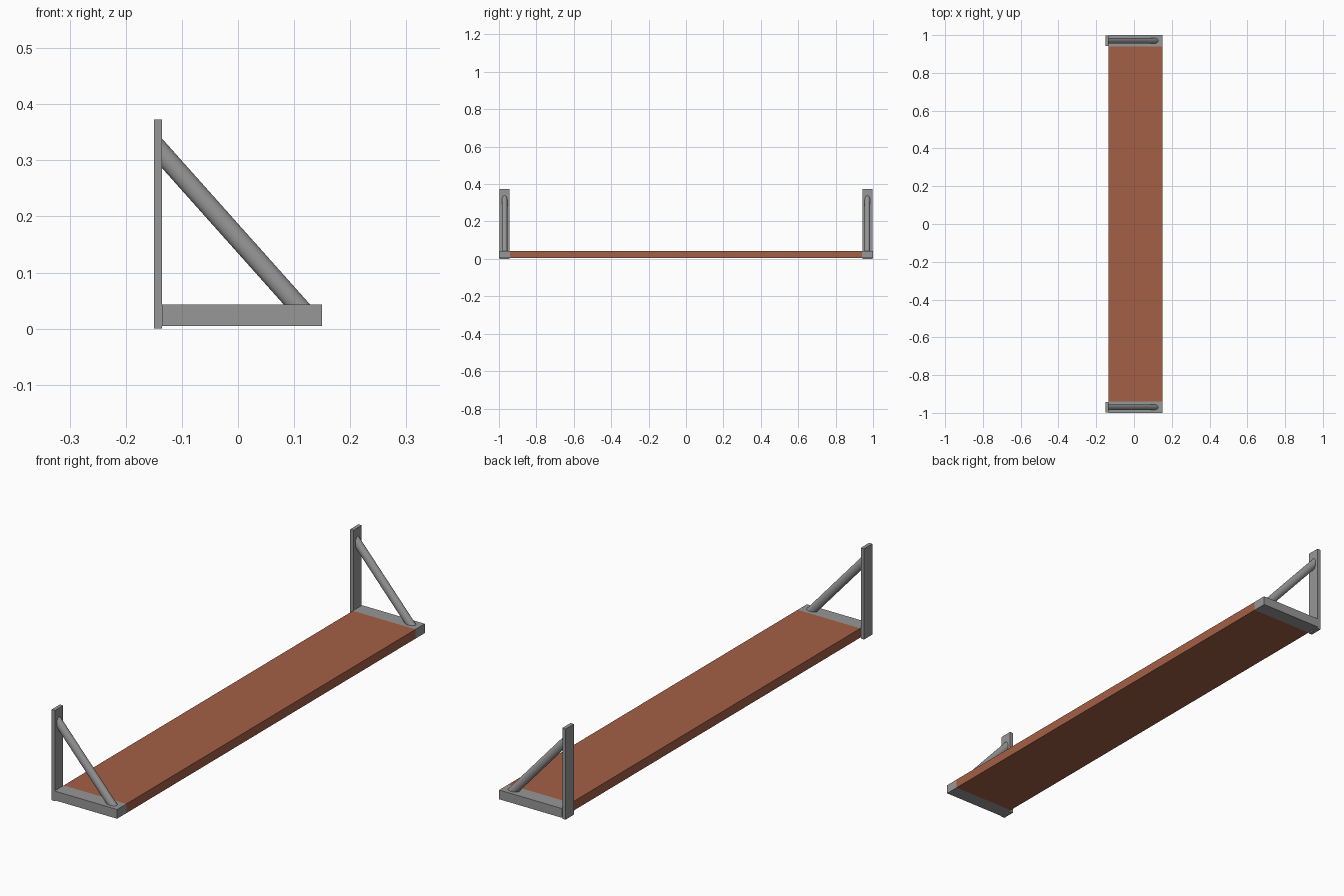
import bpy, bmesh
from mathutils import Vector, Matrix

cube = bpy.data.objects.get("Cube")
if cube:
    bpy.data.objects.remove(cube, do_unlink=True)


def material(name, rgb):
    m = bpy.data.materials.new(name)
    m.use_nodes = True
    m.diffuse_color = (*rgb, 1)
    m.node_tree.nodes["Principled BSDF"].inputs["Base Color"].default_value = (*rgb, 1)
    return m


steel = material("grey steel", (0.31, 0.31, 0.31))
wood = material("reddish wood", (0.37, 0.115, 0.06))


def add(name, bm, mat):
    me = bpy.data.meshes.new(name)
    bm.to_mesh(me)
    bm.free()
    me.materials.append(mat)
    ob = bpy.data.objects.new(name, me)
    bpy.context.collection.objects.link(ob)
    return ob


def box(name, lo, hi, mat):
    lo, hi = Vector(lo), Vector(hi)
    bm = bmesh.new()
    bmesh.ops.create_cube(bm, size=1, matrix=Matrix.Translation((lo + hi) / 2)
                          @ Matrix.Diagonal((*(hi - lo), 1)))
    return add(name, bm, mat)


def strut(name, y, mat):
    # Oval rod, trimmed flush inside the upright and the arm
    a, b = Vector((-0.16, y, 0.340)), Vector((0.13, y, 0.015))
    axis = (b - a).normalized()
    side = Vector((0, 1, 0))
    rot = Matrix((axis.cross(side), side, -axis)).transposed().to_4x4()
    bm = bmesh.new()
    bmesh.ops.create_cone(bm, cap_ends=True, segments=32, radius1=0.0175, radius2=0.0175,
                          depth=(b - a).length + 0.1,
                          matrix=Matrix.Translation((a + b) / 2) @ rot
                          @ Matrix.Diagonal((1, 0.85, 1, 1)))
    for co, no in (((-0.14, 0, 0), (-1, 0, 0)), ((0, 0, 0.038), (0, 0, -1))):
        cut = bmesh.ops.bisect_plane(bm, geom=bm.verts[:] + bm.edges[:] + bm.faces[:],
                                     plane_co=co, plane_no=no, clear_outer=True)
        rim = [e for e in cut["geom_cut"] if isinstance(e, bmesh.types.BMEdge)]
        bmesh.ops.contextual_create(bm, geom=rim)
    bmesh.ops.recalc_face_normals(bm, faces=bm.faces)
    ob = add(name, bm, mat)
    bpy.ops.object.select_all(action="DESELECT")
    ob.select_set(True)
    bpy.context.view_layer.objects.active = ob
    bpy.ops.object.shade_smooth_by_angle()


# Shelf board between the brackets
box("shelf_board", (-0.135, -0.94, 0.005), (0.15, 0.94, 0.043), wood)

# One bracket at each end
for label, s in (("front", -1), ("back", 1)):
    y = s * 0.97
    box(label + "_arm", (-0.135, y - 0.03, 0.005), (0.15, y + 0.03, 0.043), steel)
    box(label + "_upright", (-0.15, y - 0.027, 0), (-0.135, y + 0.027, 0.373), steel)
    strut(label + "_strut", y, steel)
